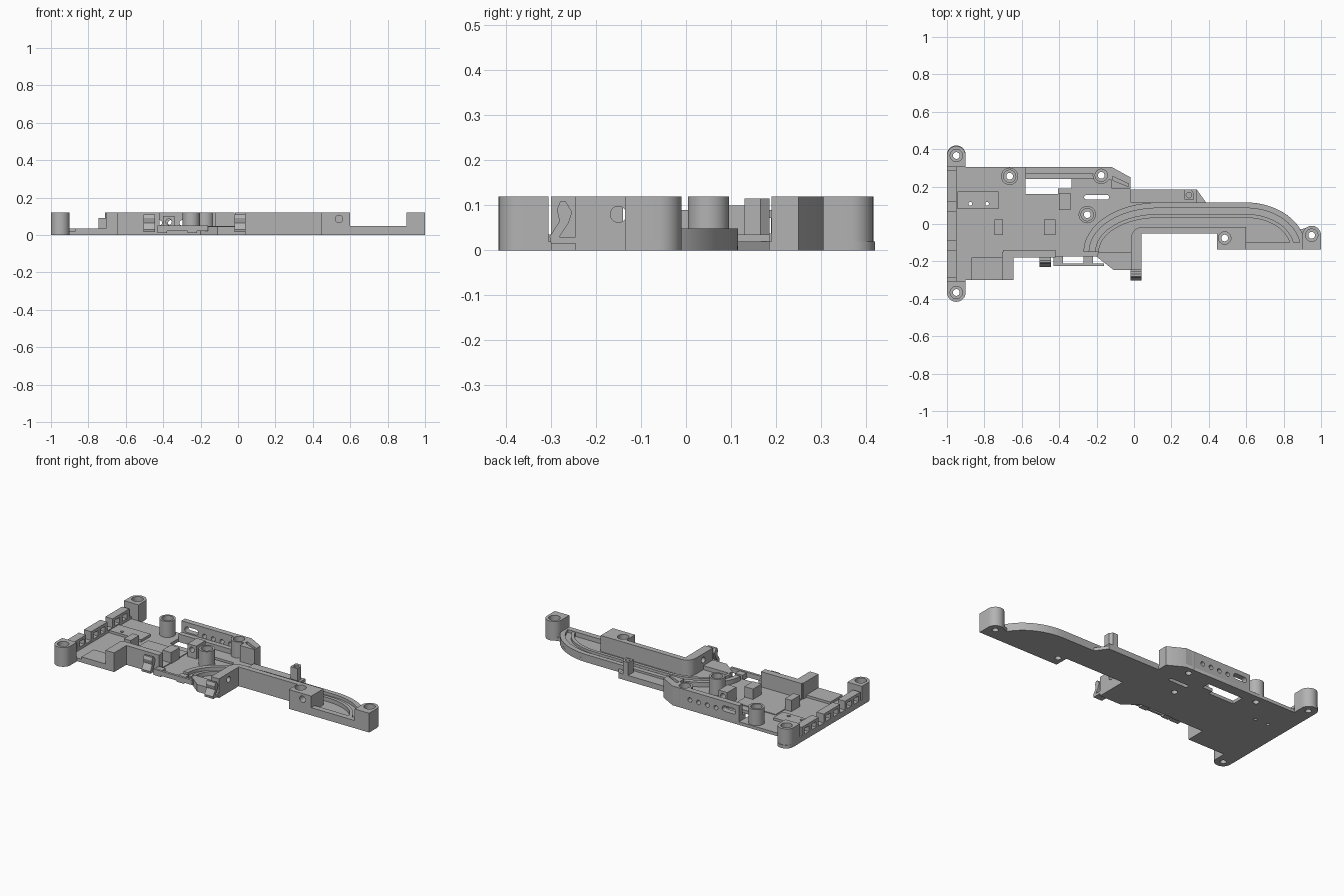
import bpy, bmesh, math
from mathutils import Vector, Matrix

grey = bpy.data.materials.new("mid_grey")
grey.diffuse_color = (0.45, 0.45, 0.45, 1)
parts, cutters = [], []


def prism(name, pts, a, b, axis='z', group=parts):
    """Extrude a 2D outline from a to b along z, y (x-z outline) or x (y-z outline)."""
    place = {'z': lambda u, v, w: (u, v, w), 'y': lambda u, v, w: (u, w, v),
             'x': lambda u, v, w: (w, u, v)}[axis]
    bm = bmesh.new()
    f = bm.faces.new([bm.verts.new(place(u, v, a)) for u, v in pts])
    ext = bmesh.ops.extrude_face_region(bm, geom=[f])
    d = Vector(place(0, 0, b - a))
    bmesh.ops.translate(bm, vec=d, verts=[g for g in ext['geom'] if isinstance(g, bmesh.types.BMVert)])
    bmesh.ops.recalc_face_normals(bm, faces=bm.faces)
    me = bpy.data.meshes.new(name)
    bm.to_mesh(me)
    bm.free()
    me.materials.append(grey)
    ob = bpy.data.objects.new(name, me)
    bpy.context.collection.objects.link(ob)
    group.append(ob)
    return ob


def rect(x0, x1, y0, y1):
    return [(x0, y0), (x1, y0), (x1, y1), (x0, y1)]


def arc(cx, cy, rx, ry, a0, a1, n=16):
    return [(cx + rx * math.cos(math.radians(a0 + (a1 - a0) * i / n)),
             cy + ry * math.sin(math.radians(a0 + (a1 - a0) * i / n))) for i in range(n + 1)]


def disc(x, y, r, n=32):
    return arc(x, y, r, r, 0, 360, n)[:-1]


def box(name, x0, x1, y0, y1, z0, z1):
    return prism(name, rect(x0, x1, y0, y1), z0, z1)


def hole(pts, a, b, axis='z'):
    prism("cutter", pts, a, b, axis, cutters).hide_render = True


def screw_hole(x, y, r=0.033):
    hole(disc(x, y, r), 0.085, 0.2)
    hole(disc(x, y, 0.018), -0.05, 0.15)


def track(d):
    """Curved outline of the guide channel, inset by d, from left end to right end."""
    return (arc(0.13, -0.15, 0.4 - d, 0.265 - d, 180, 90) +
            arc(0.6, -0.135, 0.32 - d, 0.25 - d, 90, 0))


# Floor plate
plate = ([(-1, -0.36)] + arc(-0.95, -0.36, 0.05, 0.05, 180, 360) +
         [(-0.9, -0.3), (-0.645, -0.3), (-0.645, -0.175), (-0.2, -0.175), (-0.11, -0.245),
          (0.04, -0.245), (0.04, -0.05), (0.445, -0.05), (0.445, -0.135), (1, -0.135)] +
         arc(0.95, -0.06, 0.05, 0.05, 0, 130) + arc(0.6, -0.135, 0.32, 0.25, 25, 90) +
         [(0.385, 0.115), (0.335, 0.185), (-0.02, 0.185), (-0.02, 0.25), (-0.12, 0.305), (-0.9, 0.305)] +
         arc(-0.95, 0.37, 0.05, 0.05, 0, 180))
prism("floor_plate", plate[1:], 0, 0.02)
hole([(-0.58, 0.16), (-0.405, 0.16), (-0.405, 0.19), (-0.335, 0.19), (-0.335, 0.24), (-0.58, 0.24)], -0.1, 0.06)
hole(arc(-0.255, 0.143, 0.012, 0.012, 90, 270, 8) + arc(-0.145, 0.143, 0.012, 0.012, -90, 90, 8), -0.1, 0.06)

# Corner and standing screw bosses
for s, name in ((1, "back"), (-1, "front")):
    y = 0.366 * s
    prism(name + "_corner_boss", arc(-0.95, y, 0.05, 0.05, 0, 180 * s) +
          [(-1, 0.305 * s), (-0.9, 0.305 * s)], 0, 0.12)
    screw_hole(-0.95, y)
prism("right_end_boss", rect(0.9, 1, -0.135, -0.06)[:2] + arc(0.95, -0.06, 0.05, 0.05, 0, 180), 0, 0.12)
screw_hole(0.95, -0.06)
for x, y in ((-0.665, 0.255), (-0.25, 0.05), (-0.175, 0.26)):
    prism("screw_boss", disc(x, y, 0.046), 0, 0.12)
    screw_hole(x, y)

# Left clip wall: low sill with three windowed raised segments
box("left_sill", -1, -0.95, -0.31, 0.31, 0, 0.035)
for y0, y1 in ((-0.29, -0.14), (-0.09, 0.07), (0.12, 0.285)):
    box("left_wall_segment", -1, -0.95, y0, y1, 0.03, 0.09)
    m = (y0 + y1) / 2
    for c in (m - 0.036, m + 0.036):
        hole(rect(c - 0.022, c + 0.022, 0.037, 0.072), -1.1, -0.94, 'x')

# Low raised pad with two through holes
box("left_pad", -0.945, -0.725, 0.08, 0.175, 0.01, 0.035)
for x in (-0.875, -0.785):
    hole(disc(x, 0.108, 0.01, 16), -0.05, 0.08)

# Front left recess lip, tall block and tray walls
box("front_lip", -0.87, -0.7, -0.3, -0.18, 0.01, 0.035)
box("front_block", -0.705, -0.645, -0.3, -0.15, 0, 0.12)
box("tray_front_wall", -0.7, -0.42, -0.18, -0.14, 0, 0.12)
box("tray_left_post", -0.745, -0.7, -0.06, 0.025, 0.01, 0.09)
box("tray_right_post", -0.48, -0.42, -0.06, 0.025, 0.01, 0.09)
box("tray_pad", -0.7, -0.425, -0.14, 0.115, 0.01, 0.025)
box("back_post", -0.4, -0.34, 0.075, 0.165, 0.01, 0.1)
hole(disc(-0.37, 0.07, 0.016, 20), 0.05, 0.2, 'y')
box("front_low_bar", -0.43, -0.16, -0.225, -0.21, 0.02, 0.05)
for x in (-0.43, -0.27):
    box("bar_support", x, x + 0.05, -0.22, -0.17, 0.01, 0.045)

# Back wall with row of holes and chamfered end block
box("back_wall", -0.58, -0.12, 0.27, 0.305, 0, 0.12)
box("back_ledge", -0.58, -0.12, 0.24, 0.28, 0, 0.05)
prism("back_end_block", [(-0.18, 0.235), (-0.12, 0.235), (-0.12, 0.19), (-0.02, 0.19),
                         (-0.02, 0.25), (-0.12, 0.305), (-0.18, 0.305)], 0, 0.12)
hole([(-0.115, 0.235), (-0.03, 0.2), (-0.03, 0.215), (-0.115, 0.255)], 0.05, 0.2)
for x in (-0.42, -0.36, -0.3, -0.24):
    hole(disc(x, 0.065, 0.014, 16), 0.22, 0.35, 'y')
hole(arc(-0.54, 0.075, 0.017, 0.017, 90, 270, 8) + arc(-0.48, 0.075, 0.017, 0.017, -90, 90, 8), 0.22, 0.35, 'y')

# Curved guide channel: outer rim, channel floor, inner rim
for name, d0, d1, z in (("guide_outer_rim", 0, 0.03, 0.048), ("guide_channel_floor", 0.03, 0.062, 0.03),
                        ("guide_inner_rim", 0.062, 0.082, 0.045)):
    prism(name, track(d0) + track(d1)[::-1], 0.01, z)
box("guide_front_edge", 0.6, 0.9, -0.135, -0.1, 0.01, 0.048)
prism("guide_left_floor", [(-0.2, -0.175), (-0.11, -0.245), (0, -0.245), (0, -0.15), (-0.19, -0.15)], 0.01, 0.045)
box("back_step", -0.02, 0.335, 0.115, 0.185, 0, 0.035)

# Tall angled wall with rounded corner, and the screw block at its end
prism("angled_wall", [(-0.015, -0.245), (0.04, -0.245), (0.04, -0.05), (0.445, -0.05), (0.445, -0.016)] +
      arc(0.045, -0.076, 0.06, 0.06, 90, 180, 10), 0, 0.12)
box("screw_block", 0.445, 0.6, -0.135, -0.016, 0, 0.12)
screw_hole(0.485, -0.075)
hole(disc(0.54, 0.085, 0.02, 20), -0.2, -0.06, 'y')
hole(disc(-0.15, 0.08, 0.018, 20), -0.1, 0.08, 'x')

# Small back post with top hole
prism("small_post", [(0.27, 0.13), (0.32, 0.13), (0.32, 0.165), (0.305, 0.185), (0.27, 0.185)], 0, 0.115)
hole(disc(0.294, 0.155, 0.015, 16), 0.06, 0.2)

# Bent spring hooks along the front
spring = [(0, 0.015), (-0.055, 0.015), (-0.058, 0.03), (-0.036, 0.065), (-0.042, 0.09), (-0.035, 0.108),
          (-0.022, 0.108), (-0.008, 0.085), (-0.016, 0.06), (-0.036, 0.03), (0, 0.03)]
for x0, x1, y in ((-0.02, 0.04, -0.245), (-0.505, -0.445, -0.172)):
    prism("spring_hook", [(y + u, v) for u, v in spring], x0, x1, 'x')


# Cut the holes through every part they touch, then smooth round sides
def bounds(ob):
    vs = [v.co for v in ob.data.vertices]
    return [(min(v[i] for v in vs), max(v[i] for v in vs)) for i in range(3)]


cut_bounds = [(c, bounds(c)) for c in cutters]
for ob in parts:
    b = bounds(ob)
    for c, cb in cut_bounds:
        if all(p[0] < q[1] and q[0] < p[1] for p, q in zip(b, cb)):
            mod = ob.modifiers.new("hole", 'BOOLEAN')
            mod.operation, mod.solver, mod.object = 'DIFFERENCE', 'EXACT', c
bpy.context.view_layer.update()
dg = bpy.context.evaluated_depsgraph_get()
done = [(ob, bpy.data.meshes.new_from_object(ob.evaluated_get(dg))) for ob in parts]
for ob, me in done:
    ob.modifiers.clear()
    ob.data = me
    me.shade_smooth()
    me.set_sharp_from_angle(angle=math.radians(30))
for c in cutters:
    bpy.data.objects.remove(c)
